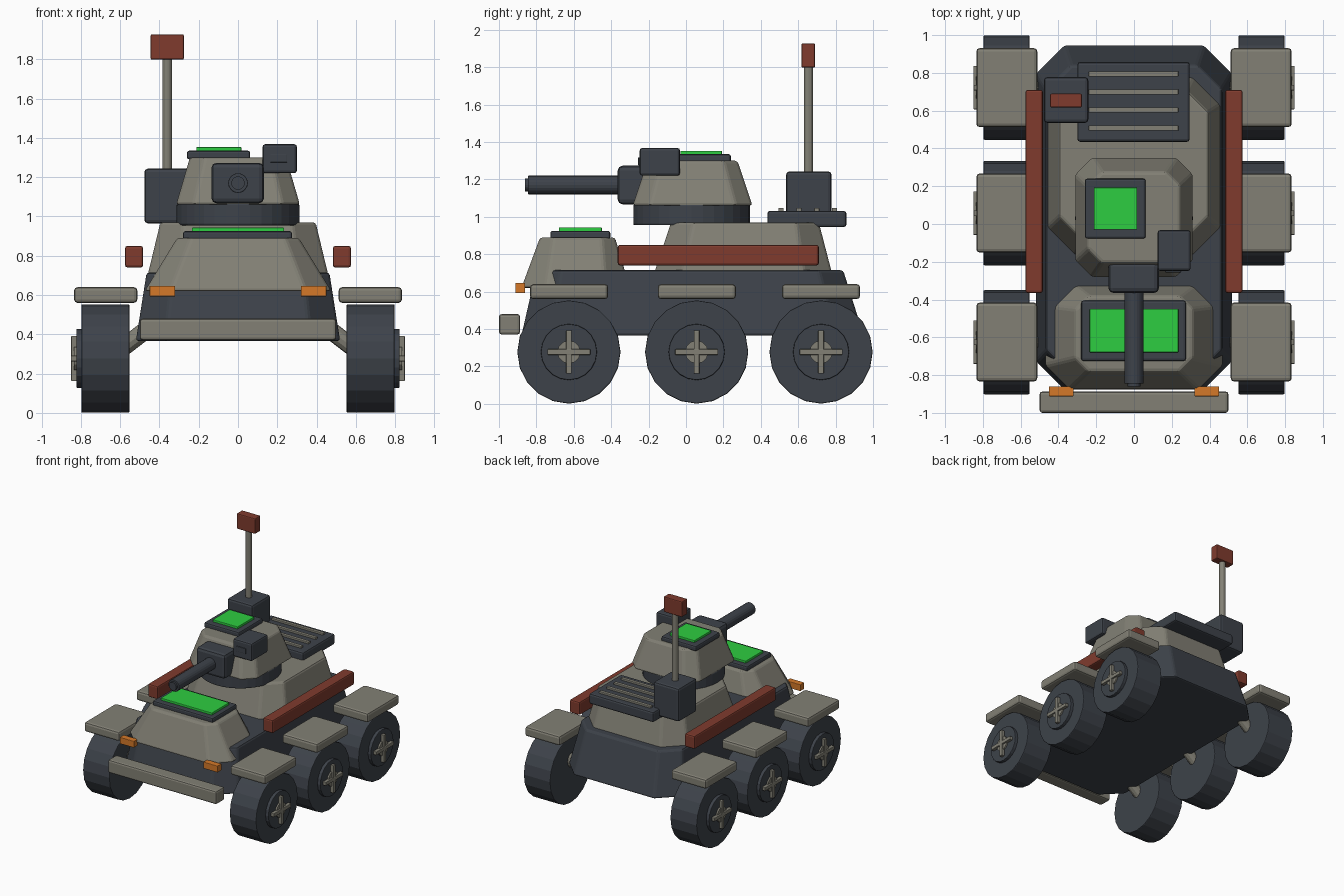
import bpy, bmesh, math
from mathutils import Vector

if "Cube" in bpy.data.objects:
    bpy.data.objects.remove(bpy.data.objects["Cube"])


def material(name, rgb):
    m = bpy.data.materials.new(name)
    m.diffuse_color = (*rgb, 1)
    m.use_nodes = True
    m.node_tree.nodes["Principled BSDF"].inputs["Base Color"].default_value = m.diffuse_color
    return m


TAN = material("warm_grey_armour", (0.225, 0.217, 0.178))
DARK = material("dark_slate", (0.047, 0.055, 0.068))
RED = material("rust_red", (0.215, 0.044, 0.027))
GREEN = material("bright_green", (0.027, 0.61, 0.052))
ORANGE = material("amber", (0.66, 0.19, 0.022))


def finish(name, bm, mat, bevel=0.0):
    bmesh.ops.recalc_face_normals(bm, faces=bm.faces)
    me = bpy.data.meshes.new(name)
    bm.to_mesh(me)
    bm.free()
    me.materials.append(mat)
    ob = bpy.data.objects.new(name, me)
    bpy.context.collection.objects.link(ob)
    if bevel:
        mod = ob.modifiers.new("edge_bevel", 'BEVEL')
        mod.width = bevel
        mod.segments = 2
        mod.limit_method = 'ANGLE'
        mod.angle_limit = math.radians(25)
    return ob


def box(name, x, y, z, mat, bevel=0.012):
    """Box from (min, max) ranges."""
    bm = bmesh.new()
    bmesh.ops.create_cube(bm, size=1)
    for v in bm.verts:
        v.co = [(r[0] + r[1]) / 2 + c * (r[1] - r[0]) for r, c in zip((x, y, z), v.co)]
    return finish(name, bm, mat, bevel)


def rod(name, a, b, r, mat, sides=16, bevel=0.0, r2=None):
    """Cylinder or cone from point a to point b."""
    a, b = Vector(a), Vector(b)
    bm = bmesh.new()
    bmesh.ops.create_cone(bm, cap_ends=True, segments=sides, radius1=r,
                          radius2=r if r2 is None else r2, depth=(b - a).length)
    rot = (b - a).to_track_quat('Z', 'Y')
    for v in bm.verts:
        v.co = rot @ v.co + (a + b) / 2
    return finish(name, bm, mat, bevel)


def octagon(hx, y0, y1, c, z):
    return [(-hx + c, y0, z), (hx - c, y0, z), (hx, y0 + c, z), (hx, y1 - c, z),
            (hx - c, y1, z), (-hx + c, y1, z), (-hx, y1 - c, z), (-hx, y0 + c, z)]


def frustum(name, low, high, mat, bevel=0.015):
    """Tapered body between two chamfered rectangles (half_x, y0, y1, chamfer, z)."""
    bm = bmesh.new()
    lo = [bm.verts.new(p) for p in octagon(*low)]
    hi = [bm.verts.new(p) for p in octagon(*high)]
    bm.faces.new(lo[::-1])
    bm.faces.new(hi)
    for i in range(8):
        j = (i + 1) % 8
        bm.faces.new((lo[i], lo[j], hi[j], hi[i]))
    return finish(name, bm, mat, bevel)


# Armoured body
frustum("hull", (0.52, -0.88, 0.95, 0.15, 0.365), (0.465, -0.80, 0.84, 0.13, 0.715), DARK)
frustum("nose", (0.475, -0.88, -0.30, 0.13, 0.62), (0.31, -0.78, -0.38, 0.07, 0.89), TAN)
frustum("rear_deck", (0.46, -0.17, 0.78, 0.15, 0.70), (0.395, -0.08, 0.71, 0.12, 0.97), TAN)

# Front hatch with glass
box("nose_hatch", (-0.28, 0.275), (-0.725, -0.405), (0.88, 0.925), DARK)
box("nose_window", (-0.235, 0.235), (-0.68, -0.45), (0.92, 0.943), GREEN, 0.004)

# Bumper
box("bumper", (-0.50, 0.50), (-1.0, -0.887), (0.37, 0.48), TAN, 0.015)

# Turret
rod("turret_ring", (0, 0.03, 0.955), (0, 0.03, 1.065), 0.312, DARK, 32, 0.008)
frustum("turret", (0.315, -0.285, 0.355, 0.09, 1.06), (0.245, -0.205, 0.275, 0.075, 1.30), TAN)
box("turret_hatch", (-0.26, 0.062), (-0.077, 0.24), (1.29, 1.335), DARK)
box("turret_window", (-0.212, 0.017), (-0.03, 0.192), (1.33, 1.353), GREEN, 0.004)

# Gun
box("gun_mantlet", (-0.135, 0.132), (-0.365, -0.20), (1.067, 1.273), DARK, 0.025)
rod("gun_barrel", (0, -0.845, 1.17), (0, -0.34, 1.17), 0.05, DARK, 20, 0.004)
rod("gun_muzzle", (0, -0.86, 1.17), (0, -0.84, 1.17), 0.034, DARK, 20)

# Sight box beside the gun
box("sight_box", (0.125, 0.30), (-0.248, -0.032), (1.22, 1.368), DARK, 0.014)
box("sight_lens", (0.165, 0.25), (-0.256, -0.247), (1.275, 1.318), DARK, 0.003)

# Engine grille
box("grille_plate", (-0.30, 0.295), (0.435, 0.858), (0.945, 1.032), DARK, 0.015)
for i in range(4):
    y = 0.508 + i * 0.0955
    box(f"grille_slat_{i + 1}", (-0.24, 0.235), (y - 0.014, y + 0.014), (1.02, 1.048), TAN, 0.004)

# Mast with its base and head
box("mast_base", (-0.477, -0.242), (0.535, 0.778), (0.965, 1.243), DARK, 0.018)
rod("mast", (-0.36, 0.655, 1.23), (-0.36, 0.655, 1.81), 0.025, TAN, 12)
box("mast_head", (-0.445, -0.275), (0.617, 0.69), (1.798, 1.927), RED, 0.008)

# Parts repeated on both sides
for side, s in (("right", 1), ("left", -1)):
    def span(a, b):
        return tuple(sorted((s * a, s * b)))

    box(f"side_rail_{side}", span(0.483, 0.575), (-0.365, 0.71), (0.74, 0.85), RED)
    box(f"headlight_{side}", span(0.32, 0.45), (-0.912, -0.86), (0.593, 0.647), ORANGE, 0.003)

    for place, y, fy in (("front", -0.626, -0.625), ("middle", 0.057, 0.058), ("rear", 0.722, 0.722)):
        tag = f"{place}_{side}"
        z = 0.277
        box(f"fender_{tag}", span(0.512, 0.835), (fy - 0.209, fy + 0.209), (0.56, 0.64), TAN, 0.018)
        rod(f"axle_{tag}", (s * 0.38, y, 0.49), (s * 0.64, y, 0.29), 0.045, TAN, 12)
        rod(f"tyre_{tag}", (s * 0.553, y, z), (s * 0.797, y, z), 0.276, DARK, 20, 0.006)
        rod(f"hub_{tag}", (s * 0.79, y, z), (s * 0.823, y, z), 0.15, DARK, 20, 0.005)
        rod(f"hub_cap_{tag}", (s * 0.82, y, z), (s * 0.836, y, z), 0.062, TAN, 12)
        box(f"hub_bar_{tag}", span(0.82, 0.85), (y - 0.115, y + 0.115), (z - 0.015, z + 0.015), TAN, 0.004)
        box(f"hub_post_{tag}", span(0.82, 0.849), (y - 0.015, y + 0.015), (z - 0.115, z + 0.115), TAN, 0.004)
